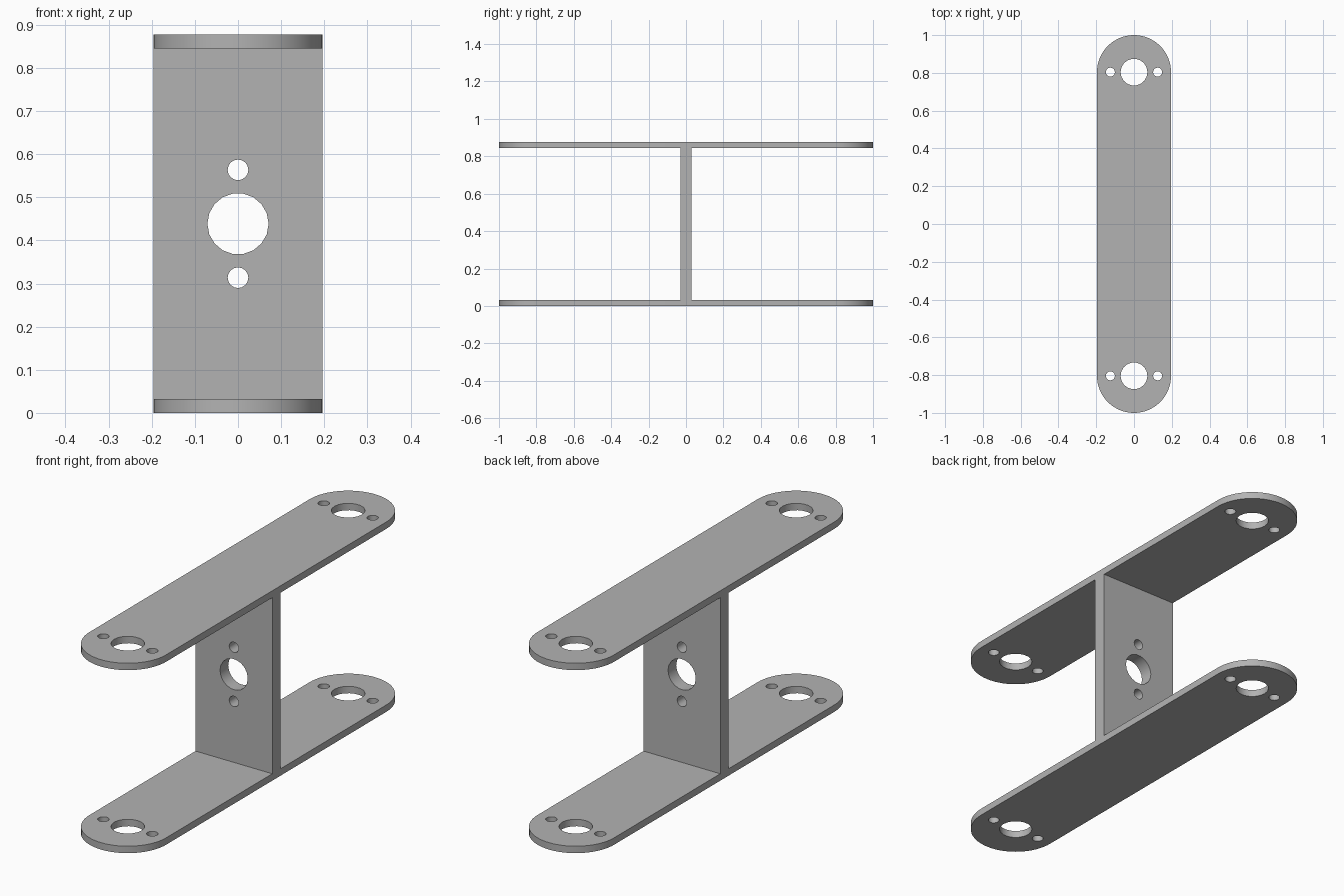
import bpy
from math import pi, cos, sin, radians
from mathutils import Matrix

cube = bpy.data.objects.get("Cube")
if cube:
    bpy.data.objects.remove(cube, do_unlink=True)

HEIGHT, HALF_WIDTH, PLATE = 0.877, 0.196, 0.032
WEB = 0.06
END_Y = 1 - HALF_WIDTH
BIG_R, SMALL_R, SPACING = 0.071, 0.024, 0.125

grey = bpy.data.materials.new("plain grey")
grey.use_nodes = True
colour = (0.45, 0.45, 0.45, 1)
grey.diffuse_color = colour
grey.node_tree.nodes["Principled BSDF"].inputs["Base Color"].default_value = colour


def arc(cx, cy, r, start, sweep, steps):
    return [(cx + r * cos(start + sweep * i / steps),
             cy + r * sin(start + sweep * i / steps)) for i in range(steps + 1)]


def circle(cx, cy, r, sides):
    return arc(cx, cy, r, 0, 2 * pi, sides)[:-1]


def hole_group(cx, cy, dx, dy):
    """A large hole with a small one on either side."""
    return [circle(cx, cy, BIG_R, 18)] + [
        circle(cx + s * dx, cy + s * dy, SMALL_R, 16) for s in (-1, 1)]


def sheet(name, loops, thickness, matrix):
    """Flat sheet: first loop is the outline, the others are holes."""
    curve = bpy.data.curves.new(name, 'CURVE')
    curve.dimensions = '2D'
    curve.fill_mode = 'BOTH'
    curve.extrude = thickness / 2
    for loop in loops:
        spline = curve.splines.new('POLY')
        spline.points.add(len(loop) - 1)
        for point, (x, y) in zip(spline.points, loop):
            point.co = (x, y, 0, 1)
        spline.use_cyclic_u = True
    curve.materials.append(grey)
    obj = bpy.data.objects.new(name, curve)
    bpy.context.collection.objects.link(obj)
    obj.matrix_world = matrix
    bpy.ops.object.select_all(action='DESELECT')
    obj.select_set(True)
    bpy.context.view_layer.objects.active = obj
    bpy.ops.object.convert(target='MESH')
    # Weld the walls to the caps so only true corners stay sharp
    bpy.ops.object.mode_set(mode='EDIT')
    bpy.ops.mesh.select_all(action='SELECT')
    bpy.ops.mesh.remove_doubles(threshold=0.0001)
    bpy.ops.mesh.normals_make_consistent(inside=False)
    bpy.ops.object.mode_set(mode='OBJECT')
    bpy.ops.object.shade_smooth_by_angle(angle=radians(30))


# Round-ended plates, bottom and top
outline = (arc(0, END_Y, HALF_WIDTH, 0, pi, 32)
           + arc(0, -END_Y, HALF_WIDTH, pi, pi, 32))
plate_loops = [outline] + [loop for s in (-1, 1)
                           for loop in hole_group(0, s * END_Y, SPACING, 0)]
for name, z in (("bottom_plate", PLATE / 2), ("top_plate", HEIGHT - PLATE / 2)):
    sheet(name, plate_loops, PLATE, Matrix.Translation((0, 0, z)))

# Upright web between the plates
half = HEIGHT / 2 - PLATE
rectangle = [(-HALF_WIDTH, -half), (HALF_WIDTH, -half),
             (HALF_WIDTH, half), (-HALF_WIDTH, half)]
sheet("centre_web", [rectangle] + hole_group(0, 0, 0, SPACING), WEB,
      Matrix.Translation((0, 0, HEIGHT / 2)) @ Matrix.Rotation(pi / 2, 4, 'X'))
